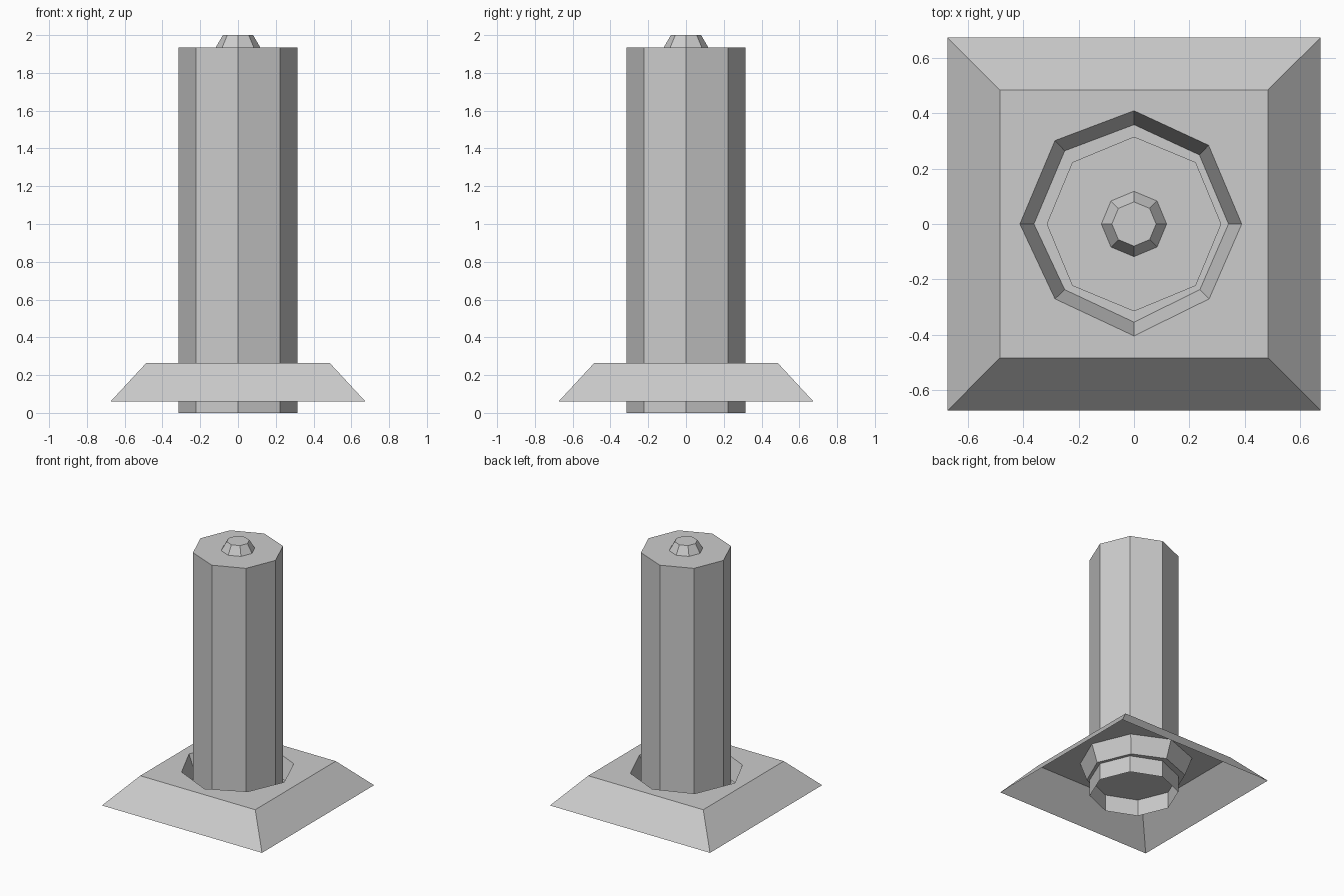
import bpy
import bmesh
from math import cos, sin, pi

old = bpy.data.objects.get("Cube")
if old:
    bpy.data.objects.remove(old, do_unlink=True)

stone = bpy.data.materials.new("light_grey")
stone.use_nodes = True
grey = (0.604, 0.604, 0.604, 1)
stone.diffuse_color = grey
stone.node_tree.nodes["Principled BSDF"].inputs["Base Color"].default_value = grey


def polygon(radius, sides=8, turn=0.0):
    return [(radius * cos(turn + 2 * pi * i / sides),
             radius * sin(turn + 2 * pi * i / sides)) for i in range(sides)]


def ring(bm, points, z):
    return [bm.verts.new((x, y, z)) for x, y in points]


def walls(bm, low, high):
    n = len(low)
    for i in range(n):
        j = (i + 1) % n
        bm.faces.new((low[i], low[j], high[j], high[i]))


def finish(bm, name):
    mesh = bpy.data.meshes.new(name)
    bm.to_mesh(mesh)
    bm.free()
    mesh.materials.append(stone)
    obj = bpy.data.objects.new(name, mesh)
    bpy.context.scene.collection.objects.link(obj)
    return obj


def capped_prism(name, r_low, r_high, z_low, z_high):
    """Octagonal prism, closed on top and open below."""
    bm = bmesh.new()
    low = ring(bm, polygon(r_low), z_low)
    high = ring(bm, polygon(r_high), z_high)
    walls(bm, low, high)
    bm.faces.new(high)
    return finish(bm, name)


# Column and the small tapered knob on its top
capped_prism("column", 0.316, 0.316, 0, 1.935)
capped_prism("top_knob", 0.118, 0.08, 1.935, 2)

# Sloped base shell, open below, with a slightly uneven octagonal pit
pit_outline = [(0.39, 0), (0.27, 0.285), (0, 0.41), (-0.286, 0.302),
               (-0.413, 0), (-0.286, -0.271), (0, -0.405), (0.272, -0.271)]
bm = bmesh.new()
foot = ring(bm, polygon(0.675 * 2 ** 0.5, 4, pi / 4), 0.06)
shoulder = ring(bm, polygon(0.485 * 2 ** 0.5, 4, pi / 4), 0.265)
walls(bm, foot, shoulder)
rim = ring(bm, pit_outline, 0.265)
floor = ring(bm, [(x * 0.877, y * 0.877) for x, y in pit_outline], 0.13)
walls(bm, rim[::-1], floor[::-1])
bm.faces.new(floor)

# Flat top between the shoulder and the pit rim: one quarter per side
for k in range(4):
    a, b = shoulder[k], shoulder[(k + 1) % 4]
    i = 2 * k + 1
    bm.faces.new((a, b, rim[(i + 2) % 8], rim[(i + 1) % 8], rim[i]))
bmesh.ops.recalc_face_normals(bm, faces=bm.faces)
if shoulder[0].link_faces[0].normal.z < 0:
    bmesh.ops.reverse_faces(bm, faces=bm.faces)
finish(bm, "base")
